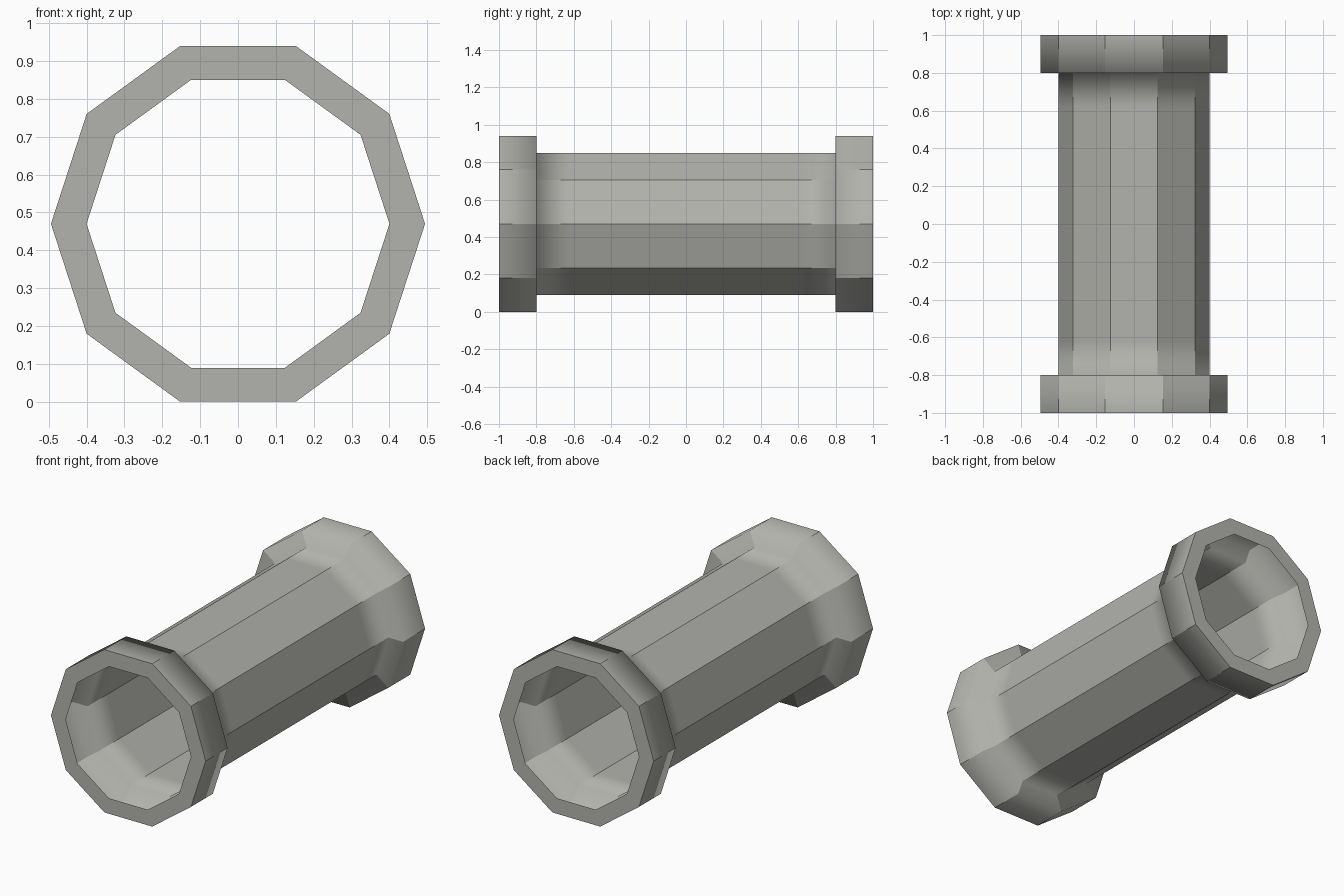
import bpy, bmesh, math

if "Cube" in bpy.data.objects:
    bpy.data.objects.remove(bpy.data.objects["Cube"])

SIDES = 10
CENTRE_Z = 0.47
R_PIPE, R_COLLAR = 0.40, 0.494

# Half profile (y, radius): end ring, collar wall, collar shoulder, pipe support loop
half = [(-1.0, R_PIPE), (-1.0, R_COLLAR), (-0.8, R_COLLAR), (-0.8, R_PIPE), (-0.62, R_PIPE)]
profile = half + [(-y, r) for y, r in reversed(half)]

# Revolve the profile around the y axis into an open, ten-sided pipe
bm = bmesh.new()
rings = []
for y, r in profile:
    ring = []
    for k in range(SIDES):
        a = 2 * math.pi * k / SIDES
        ring.append(bm.verts.new((r * math.cos(a), y, CENTRE_Z + r * math.sin(a))))
    rings.append(ring)

for a, b in zip(rings, rings[1:]):
    for k in range(SIDES):
        n = (k + 1) % SIDES
        face = bm.faces.new((a[k], b[k], b[n], a[n]))
        face.smooth = True

# Facets stay crisp around the pipe and at the end rings, smooth along its length
for a, b in zip(rings, rings[1:]):
    for k in range(SIDES):
        bm.edges.get((a[k], b[k])).smooth = False
for ring in (rings[1], rings[-2]):
    for k in range(SIDES):
        bm.edges.get((ring[k], ring[(k + 1) % SIDES])).smooth = False

mesh = bpy.data.meshes.new("collared_pipe")
bm.to_mesh(mesh)
bm.free()

# Single warm grey
grey = bpy.data.materials.new("warm grey")
grey.diffuse_color = (0.45, 0.45, 0.42, 1.0)
grey.use_nodes = True
grey.node_tree.nodes["Principled BSDF"].inputs["Base Color"].default_value = grey.diffuse_color
mesh.materials.append(grey)

pipe = bpy.data.objects.new("collared_pipe", mesh)
bpy.context.collection.objects.link(pipe)
